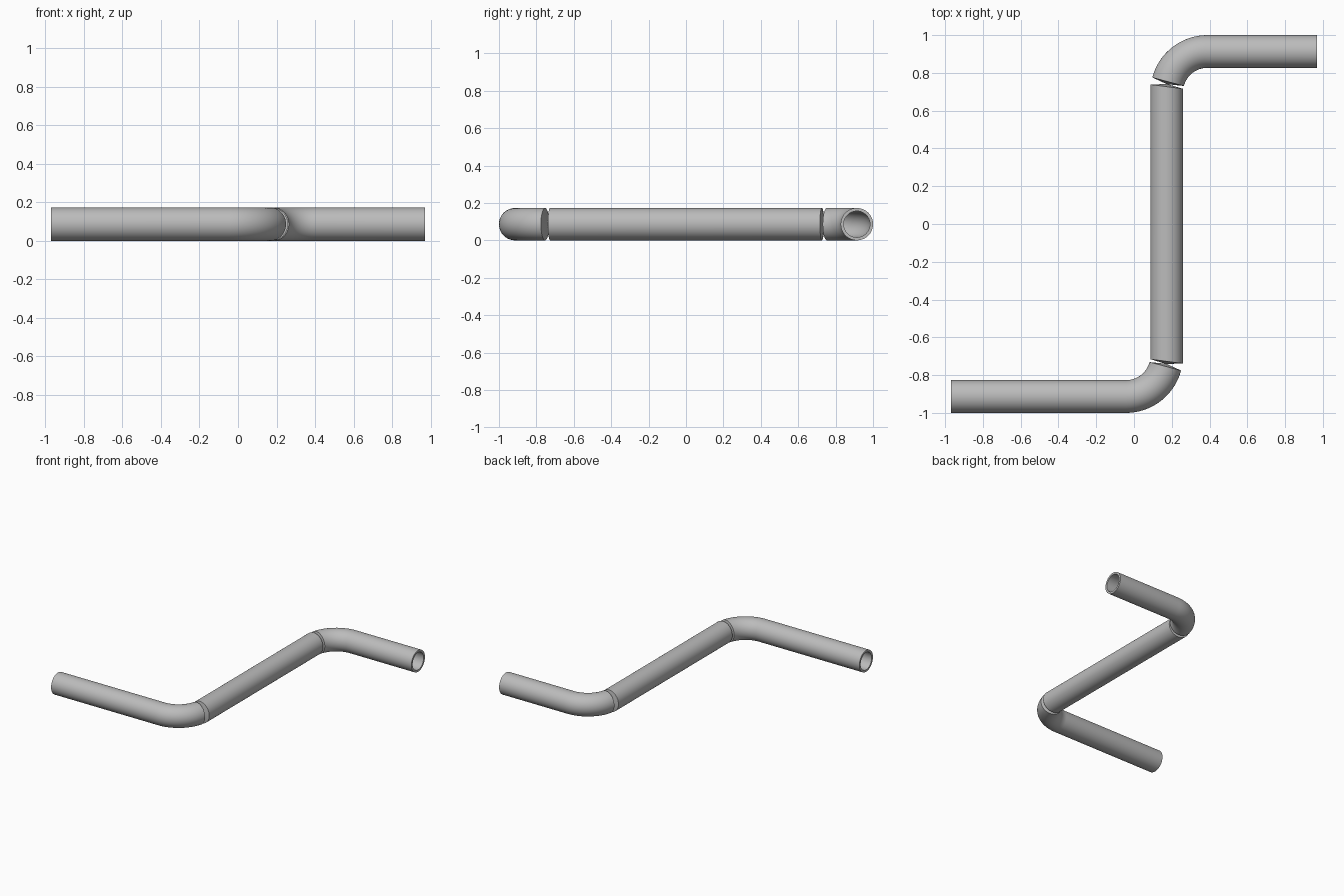
import bpy
import bmesh
from math import sin, cos, tan, pi, radians
from mathutils import Vector

cube = bpy.data.objects.get("Cube")
if cube:
    bpy.data.objects.remove(cube)

OUTER, INNER = 0.0865, 0.07      # pipe radii
BEND = 0.216                     # centreline radius of the elbows
MID_X = 0.173                    # x of the middle run
SIDES = 64

grey = bpy.data.materials.new("pipe grey")
grey.use_nodes = True
colour = (0.5, 0.5, 0.5, 1)
grey.diffuse_color = colour
grey.node_tree.nodes["Principled BSDF"].inputs["Base Color"].default_value = colour


def ring(bm, station, radius):
    """Ring across the path; station = x, y, heading, sideways stretch."""
    x, y, heading, stretch = station
    side = Vector((sin(heading), -cos(heading), 0)) * stretch
    centre = Vector((x, y, OUTER))
    return [bm.verts.new(centre + radius * (side * cos(a) + Vector((0, 0, sin(a)))))
            for a in (2 * pi * i / SIDES for i in range(SIDES))]


def bridge(bm, a, b):
    for i in range(SIDES):
        j = (i + 1) % SIDES
        bm.faces.new((a[i], a[j], b[j], b[i]))


def finish(name, bm):
    bmesh.ops.recalc_face_normals(bm, faces=bm.faces)
    mesh = bpy.data.meshes.new(name)
    bm.to_mesh(mesh)
    bm.free()
    mesh.materials.append(grey)
    obj = bpy.data.objects.new(name, mesh)
    bpy.context.collection.objects.link(obj)
    bpy.ops.object.select_all(action='DESELECT')
    obj.select_set(True)
    bpy.context.view_layer.objects.active = obj
    bpy.ops.object.shade_smooth_by_angle(angle=radians(30))


def pipe(name, stations):
    """Hollow pipe with a flat rim at each end."""
    bm = bmesh.new()
    outer = [ring(bm, s, OUTER) for s in stations]
    inner = [ring(bm, s, INNER) for s in stations]
    for shell in (outer, inner):
        for a, b in zip(shell, shell[1:]):
            bridge(bm, a, b)
    for end in (0, -1):
        bridge(bm, outer[end], inner[end])
    finish(name, bm)


def pinched_joint(name, first, last):
    """Hourglass skin between two pipe ends."""
    bm = bmesh.new()
    middle = [(p + q) / 2 for p, q in zip(first, last)]
    rings = [ring(bm, first, OUTER), ring(bm, middle, 0.004), ring(bm, last, OUTER)]
    for a, b in zip(rings, rings[1:]):
        bridge(bm, a, b)
    finish(name, bm)


def turned(station):
    """Half turn about the centre of the middle run."""
    x, y, heading, stretch = station
    return (2 * MID_X - x, -y, heading + pi, stretch)


# Elbow of the front run, turning from +x towards +y
bend_x, bend_y = -0.043, OUTER + BEND - 1
elbow = []
for i in range(17):
    a = radians(75) * i / 16
    elbow.append((bend_x + BEND * sin(a), bend_y - BEND * cos(a), a, 1))

# Mitred end of the middle run
tilt = radians(7.5)
mid_end = (MID_X, -0.727, pi / 2 - tilt, 1 / cos(tilt))

pipe("front_pipe", [(-0.97, OUTER - 1, 0, 1)] + elbow)
pipe("back_pipe", [(0.97, 1 - OUTER, pi, 1)] + [turned(s) for s in elbow])
x, y, heading, stretch = turned(mid_end)
pipe("middle_pipe", [mid_end, (x, y, heading - pi, stretch)])
pinched_joint("front_joint", elbow[-1], mid_end)
pinched_joint("back_joint", turned(elbow[-1]), turned(mid_end))
